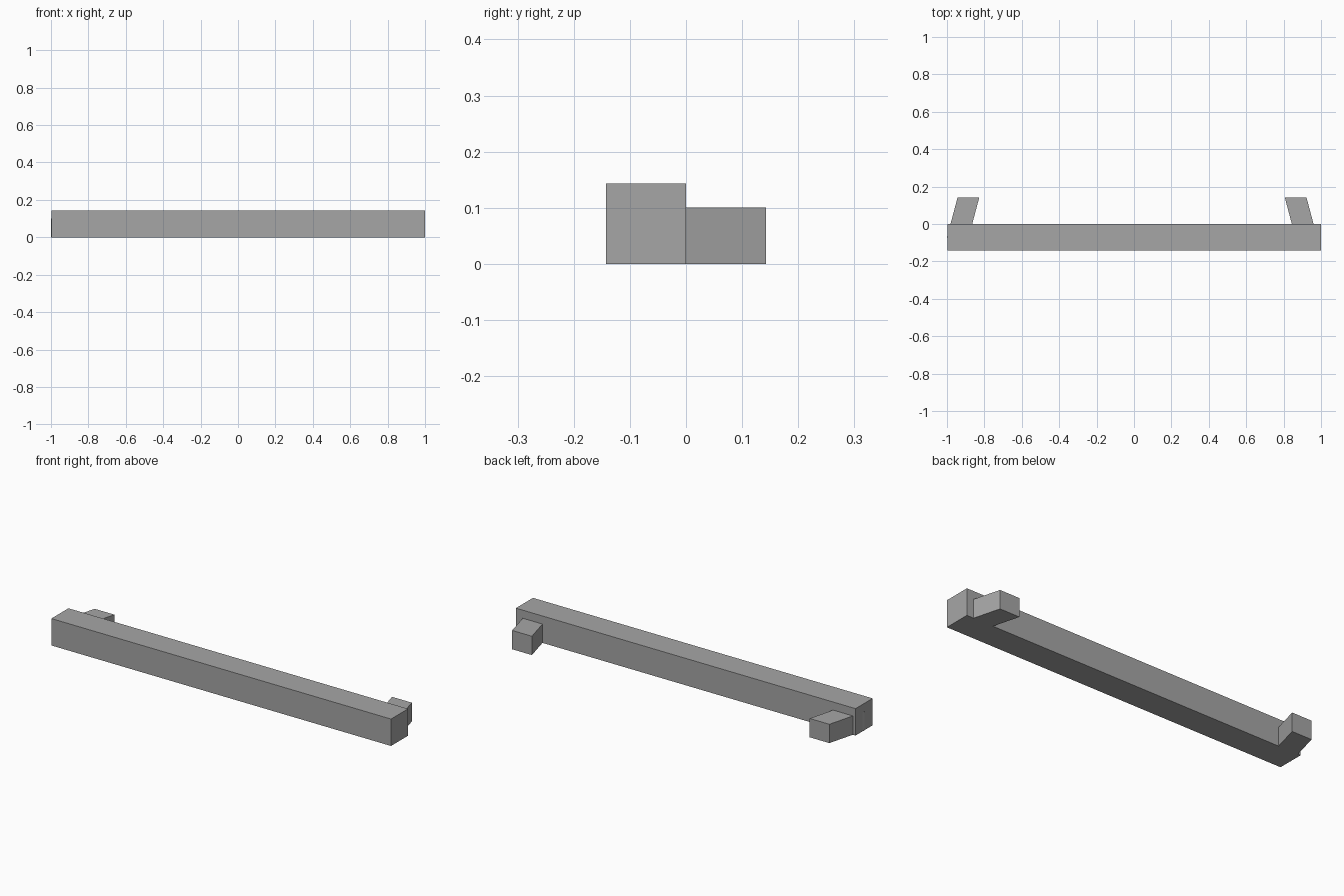
import bpy
import bmesh

cube = bpy.data.objects.get("Cube")
if cube:
    bpy.data.objects.remove(cube, do_unlink=True)

# Single matte grey
grey = bpy.data.materials.new("plain_grey")
grey.use_nodes = True
colour = (0.38, 0.38, 0.38, 1)
grey.diffuse_color = colour
grey.node_tree.nodes["Principled BSDF"].inputs["Base Color"].default_value = colour


def prism(name, outline, height):
    """Extrude a plan outline upward from the ground."""
    bm = bmesh.new()
    base = bm.faces.new([bm.verts.new((x, y, 0)) for x, y in outline])
    top = bmesh.ops.extrude_face_region(bm, geom=[base])["geom"]
    verts = [v for v in top if isinstance(v, bmesh.types.BMVert)]
    bmesh.ops.translate(bm, verts=verts, vec=(0, 0, height))
    bmesh.ops.recalc_face_normals(bm, faces=bm.faces)
    mesh = bpy.data.meshes.new(name)
    bm.to_mesh(mesh)
    bm.free()
    mesh.materials.append(grey)
    obj = bpy.data.objects.new(name, mesh)
    bpy.context.collection.objects.link(obj)
    return obj


DEPTH = 0.143
LEFT, RIGHT = 1.0, -0.997

# Long front bar
prism("bar", [(RIGHT, -DEPTH), (LEFT, -DEPTH), (LEFT, 0), (RIGHT, 0)], DEPTH)

# Slanted brackets, rooted halfway inside the bar and leaning inward
WIDTH, LEAN, ROOT = 0.116, 0.057, -DEPTH / 2
for name, outer, side in (("right_bracket", -1.0, -1), ("left_bracket", 0.979, 1)):
    inner = outer - side * WIDTH
    shift = -side * LEAN
    prism(name, [(outer, ROOT), (inner, ROOT),
                 (inner + shift, DEPTH), (outer + shift, DEPTH)], 0.1)
